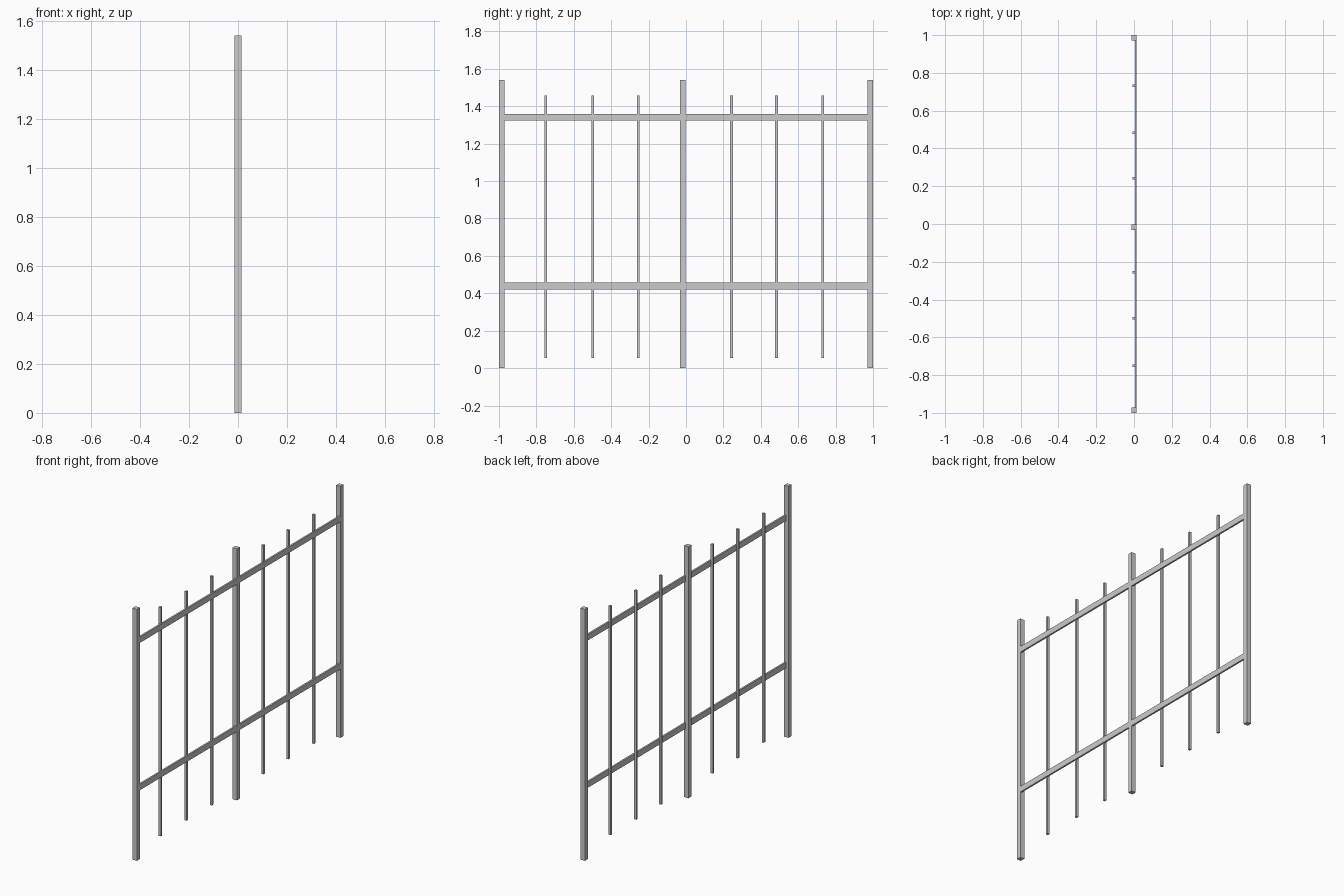
import bpy, bmesh
from mathutils import Vector

if "Cube" in bpy.data.objects:
    bpy.data.objects.remove(bpy.data.objects["Cube"])


def box(name, lo, hi):
    """Axis-aligned box between two corners."""
    lo, hi = Vector(lo), Vector(hi)
    bm = bmesh.new()
    bmesh.ops.create_cube(bm, size=1)
    for v in bm.verts:
        v.co = Vector(((lo[i] + hi[i]) / 2 + v.co[i] * (hi[i] - lo[i]) for i in range(3)))
    mesh = bpy.data.meshes.new(name)
    bm.to_mesh(mesh)
    bm.free()
    bpy.context.collection.objects.link(bpy.data.objects.new(name, mesh))


P = 0.0145   # half thickness of a post
B = 0.007    # half thickness of a bar

# Tall square posts
for label, y in (("left", -0.9855), ("middle", -0.017), ("right", 0.9855)):
    box(f"post_{label}", (-P, y - P, 0), (P, y + P, 1.54))

# Thin upright bars
for i, y in enumerate((-0.75, -0.499, -0.256, 0.243, 0.484, 0.732)):
    box(f"upright_bar_{i + 1}", (-B, y - B, 0.055), (B, y + B, 1.457))

# Flat horizontal rails on the +x side
for label, z in (("lower", 0.439), ("upper", 1.341)):
    box(f"rail_{label}", (0.004, -0.98, z - 0.018), (0.0145, 0.98, z + 0.018))
